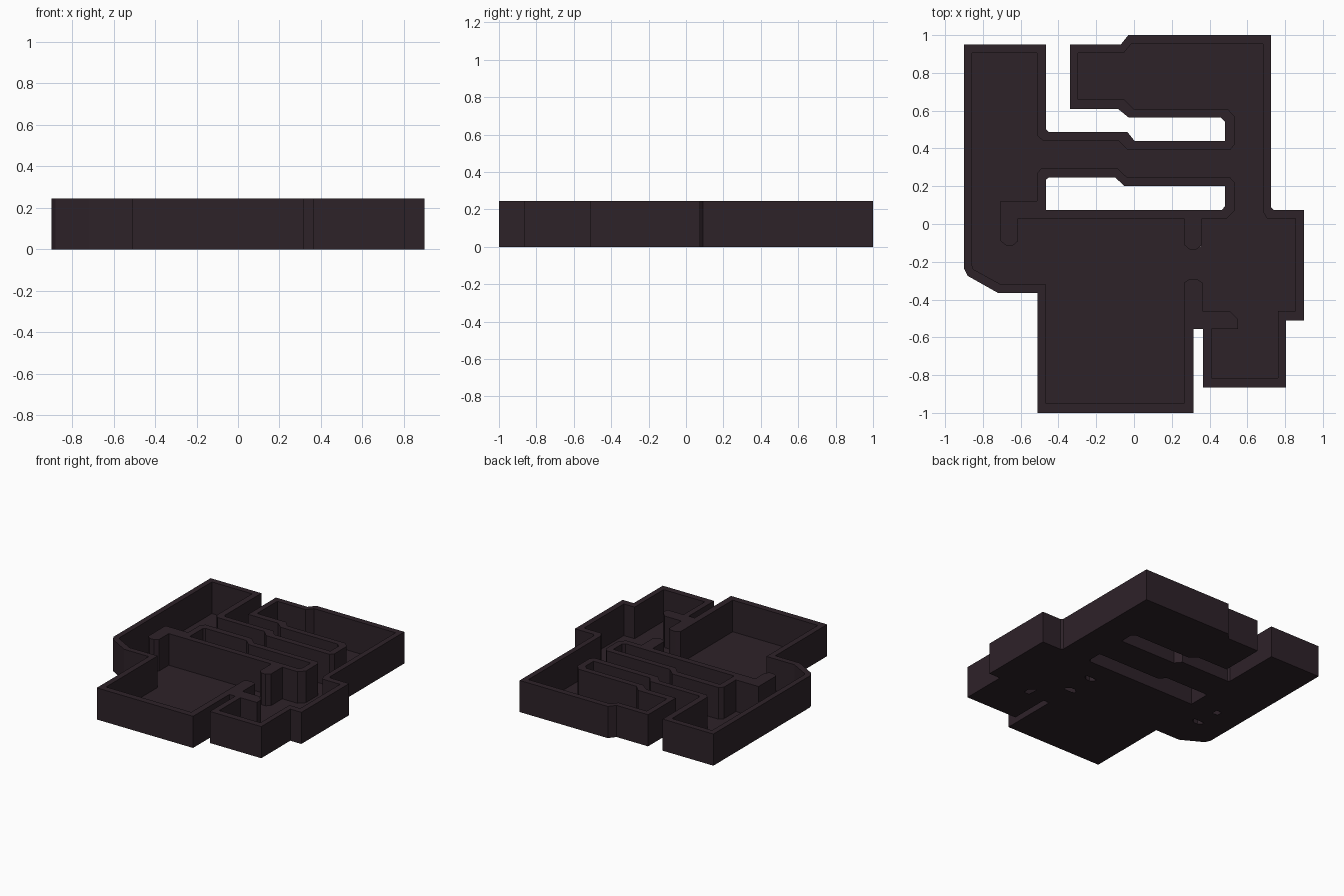
import bpy, bmesh

H = 0.245  # wall height

mat = bpy.data.materials.new("dark_plum")
mat.diffuse_color = (0.027, 0.016, 0.022, 1)


def add_loop(bm, pts, z):
    verts = [bm.verts.new((x, y, z)) for x, y in pts]
    edges = [bm.edges.new((verts[i], verts[(i + 1) % len(verts)])) for i in range(len(verts))]
    return edges


def sheet(name, loops, z, up, depth=0.0):
    """Flat face bounded by nested loops, with optional skirts hanging down."""
    bm = bmesh.new()
    edges = [e for pts in loops for e in add_loop(bm, pts, z)]
    bmesh.ops.triangle_fill(bm, use_beauty=True, edges=edges, normal=(0, 0, 1))
    bmesh.ops.dissolve_degenerate(bm, dist=1e-5, edges=bm.edges)
    if depth:
        rim = [e for e in bm.edges if e.is_boundary]
        res = bmesh.ops.extrude_edge_only(bm, edges=rim)
        new = [g for g in res["geom"] if isinstance(g, bmesh.types.BMVert)]
        bmesh.ops.translate(bm, verts=new, vec=(0, 0, -depth))
    bmesh.ops.recalc_face_normals(bm, faces=bm.faces)
    flat = next(f for f in bm.faces if abs(f.normal.z) > 0.9)
    if (flat.normal.z > 0) != up:
        bmesh.ops.reverse_faces(bm, faces=bm.faces)
    me = bpy.data.meshes.new(name)
    bm.to_mesh(me)
    bm.free()
    me.materials.append(mat)
    ob = bpy.data.objects.new(name, me)
    bpy.context.collection.objects.link(ob)
    return ob


# Outside of the building
outer = [(-.90, .95), (-.465, .95), (-.465, .50), (-.45, .487), (-.035, .487), (.003, .44),
         (.483, .44), (.483, .54), (.457, .565), (-.03, .565), (-.085, .61), (-.34, .61),
         (-.34, .95), (-.07, .95), (-.03, 1.0), (.725, 1.0), (.725, .09), (.74, .075),
         (.90, .075), (.90, -.51), (.805, -.51), (.805, -.865), (.365, -.865), (.365, -.555),
         (.315, -.555), (.315, -1.0), (-.51, -1.0), (-.51, -.365), (-.72, -.365),
         (-.88, -.275), (-.90, -.235)]

# Inside face of the outer wall, including the two lower door stubs
inner = [(-.857, .905), (-.513, .905), (-.513, .47), (-.485, .443), (-.085, .443), (-.035, .393),
         (.51, .393), (.532, .42), (.532, .57), (.495, .61), (-.003, .61), (-.05, .658),
         (-.297, .658), (-.297, .905), (-.055, .905), (-.015, .953), (.683, .953), (.683, .065),
         (.705, .028), (.855, .028), (.855, -.46), (.763, -.46), (.763, -.815), (.41, -.815),
         (.41, -.555), (.55, -.555), (.55, -.505), (.505, -.46), (.362, -.46), (.362, -.31),
         (.335, -.293), (.293, -.293), (.265, -.31), (.265, -.95), (-.465, -.95), (-.465, -.32),
         (-.705, -.32), (-.85, -.24), (-.857, -.22)]

# Middle block: wall around the light well, with two upper door stubs
block = [(-.613, .028), (-.613, -.09), (-.64, -.113), (-.678, -.113), (-.707, -.09), (-.707, .122),
         (-.513, .122), (-.513, .27), (-.487, .297), (-.09, .297), (-.035, .245), (.51, .245),
         (.532, .22), (.532, .07), (.49, .028), (.36, .028), (.36, -.11), (.33, -.135),
         (.295, -.135), (.265, -.11), (.265, .028)]
well = [(-.465, .075), (-.465, .235), (-.45, .247), (-.10, .247), (-.05, .20), (.483, .20),
        (.483, .095), (.465, .075)]

sheet("outer_wall", [outer, inner], H, True, H)
sheet("middle_wall", [block, well], H, True, H)


# Floor, left open under the hollow stub ends
def end_pit(x, y, s):
    return [(x - .045, y), (x + .045, y), (x + .045, y + s * .02),
            (x + .018, y + s * .042), (x - .018, y + s * .042), (x - .045, y + s * .02)]


pits = [end_pit(.313, -.092, -1), end_pit(.313, -.336, 1), end_pit(-.66, -.07, -1),
        [(.50, -.553), (.548, -.553), (.548, -.506), (.50, -.465)],
        [(-.705, .075), (-.66, .075), (-.66, .12), (-.705, .12)]]
sheet("floor", [outer, well] + pits, 0.0, True)
